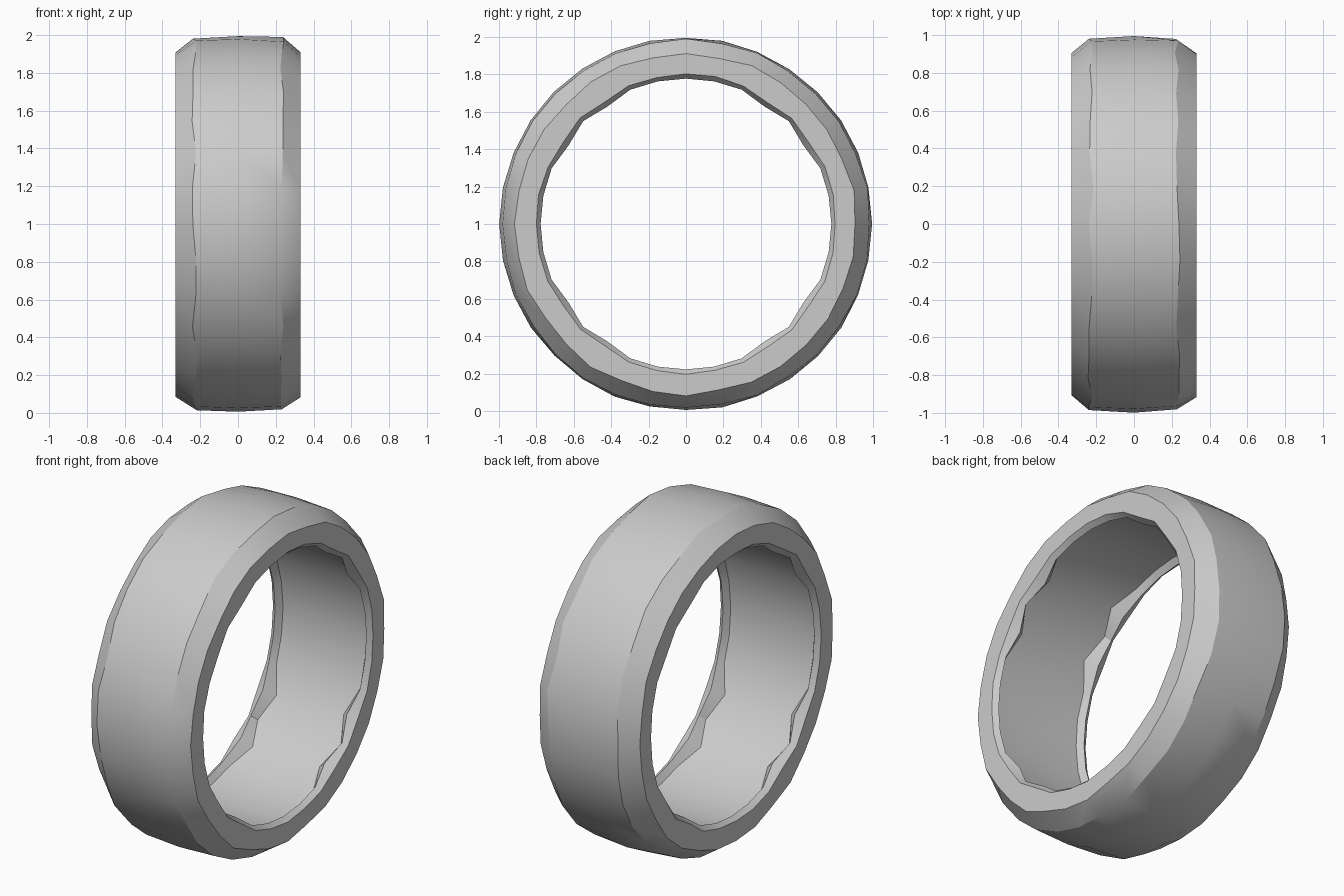
import bpy, bmesh, math, random

random.seed(4)
cube = bpy.data.objects.get("Cube")
if cube:
    bpy.data.objects.remove(cube, do_unlink=True)

# Single plain grey material
grey = bpy.data.materials.new("light grey")
grey.use_nodes = True
colour = (0.6, 0.6, 0.6, 1)
grey.diffuse_color = colour
grey.node_tree.nodes["Principled BSDF"].inputs["Base Color"].default_value = colour

SEGMENTS = 32
# Half cross-section from tread centre to inner floor: name, x, radius, wobble
half = [
    ("tread", 0.0, 0.996, 0.003),
    ("tread_edge", 0.215, 0.984, 0.006),
    ("wall_top", 0.33, 0.91, 0.010),
    ("wall_bottom", 0.33, 0.80, 0.004),
    ("lip", 0.30, 0.777, 0.0),
    ("recess", 0.275, 0.815, 0.003),
    ("floor", 0.0, 0.822, 0.0),
]
# Closed loop: right half, then the mirrored left half without the centre points
profile = half + [(n, -x, r, w) for n, x, r, w in reversed(half[1:-1])]


def ring_point(name, x, r, wobble, i):
    angle = 2 * math.pi * i / SEGMENTS
    r += random.uniform(-wobble, wobble)
    beside_diagonal = i % 8 in (3, 5)
    # Inward lumps on the lips, beside each diagonal
    if name == "lip" and beside_diagonal:
        r -= 0.022
        x *= 0.92
    elif name == "wall_bottom" and beside_diagonal:
        r -= 0.015
    elif name == "recess" and beside_diagonal:
        x *= 0.8
    elif name == "tread_edge":
        x += math.copysign(random.uniform(-0.03, 0.03), x)
    return x, r * math.cos(angle), 1 + r * math.sin(angle)


# Sweep the cross-section around the x axis
bm = bmesh.new()
rings = [[bm.verts.new(ring_point(*p, i)) for p in profile] for i in range(SEGMENTS)]
count = len(profile)
for i in range(SEGMENTS):
    a, b = rings[i], rings[(i + 1) % SEGMENTS]
    for j in range(count):
        k = (j + 1) % count
        bm.faces.new((a[j], a[k], b[k], b[j]))
bmesh.ops.recalc_face_normals(bm, faces=bm.faces)

mesh = bpy.data.meshes.new("tyre_ring")
bm.to_mesh(mesh)
bm.free()
mesh.materials.append(grey)
ring = bpy.data.objects.new("tyre_ring", mesh)
bpy.context.collection.objects.link(ring)

# Smooth tread with crisp lip edges
bpy.ops.object.select_all(action="DESELECT")
ring.select_set(True)
bpy.context.view_layer.objects.active = ring
bpy.ops.object.shade_smooth_by_angle(angle=math.radians(30))
